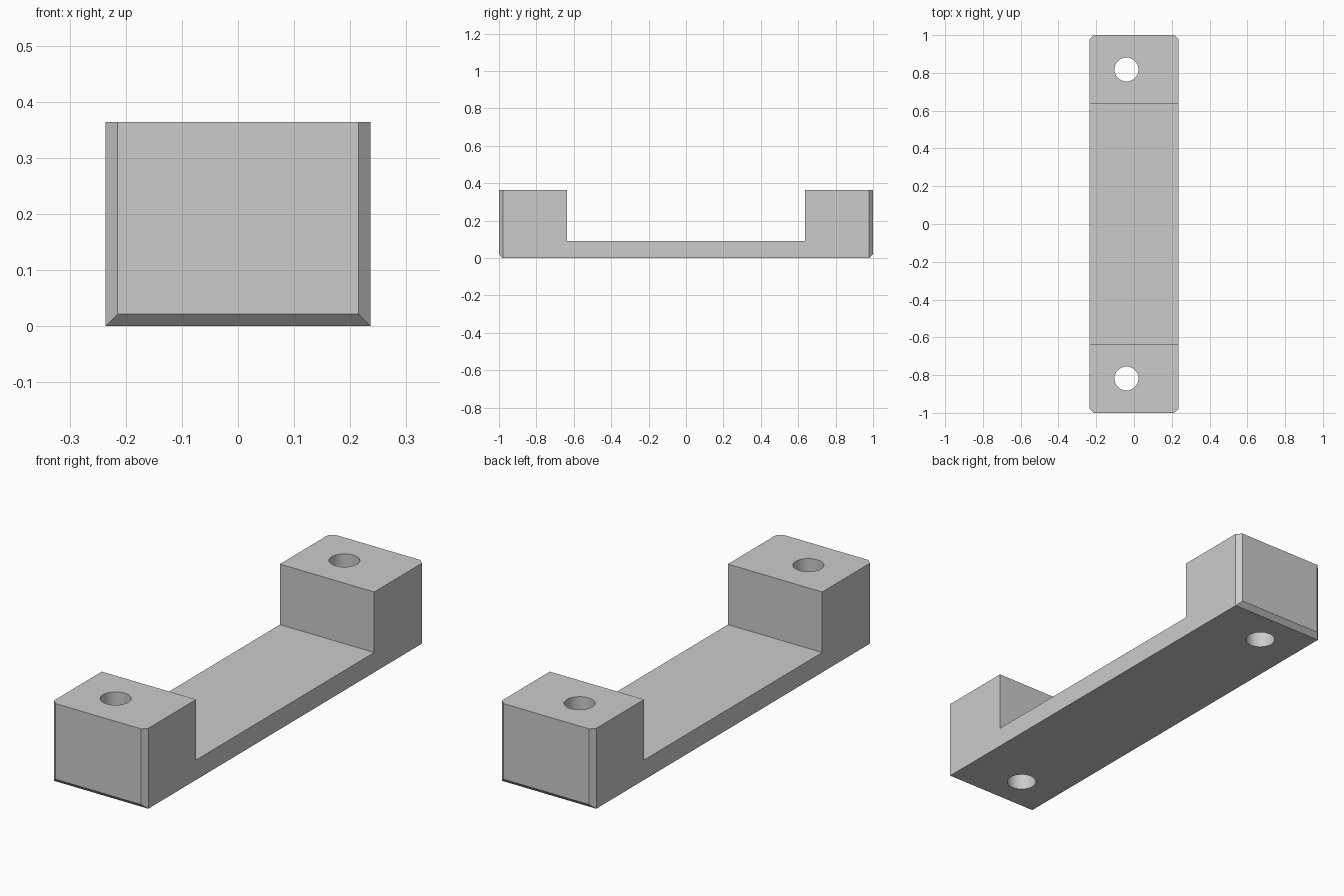
import bpy, bmesh
from mathutils import Vector

cube = bpy.data.objects.get("Cube")
if cube:
    bpy.data.objects.remove(cube, do_unlink=True)

HALF_WIDTH, HALF_LENGTH, HEIGHT = 0.236, 1.0, 0.364
INNER, FLOOR, CHAMFER = 0.637, 0.09, 0.0215
HOLE_X, HOLE_Y, HOLE_RADIUS = -0.04, 0.818, 0.0635

# Single grey material
grey = bpy.data.materials.new("plain grey")
grey.use_nodes = True
colour = (0.6, 0.6, 0.6, 1)
grey.diffuse_color = colour
grey.node_tree.nodes["Principled BSDF"].inputs["Base Color"].default_value = colour


def add_object(name, bm):
    bmesh.ops.recalc_face_normals(bm, faces=bm.faces)
    mesh = bpy.data.meshes.new(name)
    bm.to_mesh(mesh)
    bm.free()
    mesh.materials.append(grey)
    obj = bpy.data.objects.new(name, mesh)
    bpy.context.collection.objects.link(obj)
    return obj


# Side profile: thin bar with a raised block at each end
half = [(HALF_LENGTH - CHAMFER, 0), (HALF_LENGTH, CHAMFER),
        (HALF_LENGTH, HEIGHT), (INNER, HEIGHT), (INNER, FLOOR)]
profile = half + [(-y, z) for y, z in reversed(half)]
bm = bmesh.new()
face = bm.faces.new([bm.verts.new((-HALF_WIDTH, y, z)) for y, z in profile])
extruded = bmesh.ops.extrude_face_region(bm, geom=[face])["geom"]
bmesh.ops.translate(bm, vec=(2 * HALF_WIDTH, 0, 0),
                    verts=[v for v in extruded if isinstance(v, bmesh.types.BMVert)])

# Cut the upright corner chamfers
for sx in (-1, 1):
    for sy in (-1, 1):
        cut = bmesh.ops.bisect_plane(
            bm, geom=bm.verts[:] + bm.edges[:] + bm.faces[:],
            plane_co=Vector((sx * (HALF_WIDTH - CHAMFER), sy * HALF_LENGTH, 0)),
            plane_no=Vector((sx, sy, 0)), clear_outer=True)["geom_cut"]
        bmesh.ops.holes_fill(
            bm, edges=[e for e in cut if isinstance(e, bmesh.types.BMEdge)])
bracket = add_object("mounting_bracket", bm)

# Screw holes through both end blocks
bm = bmesh.new()
for side in (-1, 1):
    drill = bmesh.ops.create_cone(bm, cap_ends=True, segments=48, depth=1,
                                  radius1=HOLE_RADIUS, radius2=HOLE_RADIUS)
    bmesh.ops.translate(bm, vec=(HOLE_X, side * HOLE_Y, 0.2), verts=drill["verts"])
cutter = add_object("hole_cutter", bm)

holes = bracket.modifiers.new("screw holes", "BOOLEAN")
holes.operation = "DIFFERENCE"
holes.solver = "EXACT"
holes.object = cutter
bpy.ops.object.select_all(action="DESELECT")
bracket.select_set(True)
bpy.context.view_layer.objects.active = bracket
bpy.ops.object.modifier_apply(modifier=holes.name)
bpy.data.objects.remove(cutter, do_unlink=True)
bpy.ops.object.shade_smooth_by_angle(angle=0.5)
